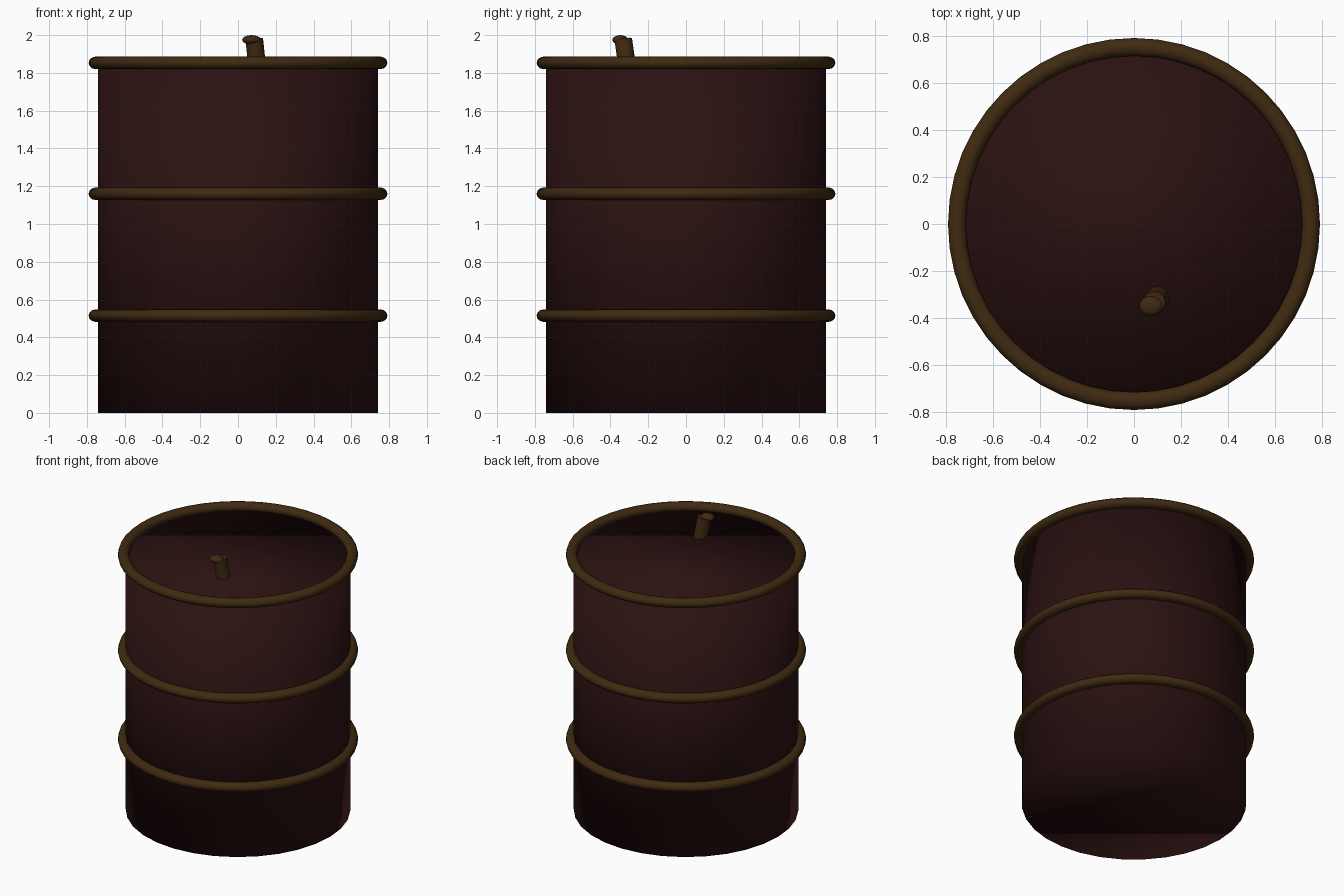
import bpy, bmesh, math
from mathutils import Vector

if "Cube" in bpy.data.objects:
    bpy.data.objects.remove(bpy.data.objects["Cube"])

def material(name, rgb):
    m = bpy.data.materials.new(name)
    m.diffuse_color = (*rgb, 1)
    m.use_nodes = True
    m.node_tree.nodes["Principled BSDF"].inputs["Base Color"].default_value = m.diffuse_color
    return m

MAROON = material("dark_maroon", (0.024, 0.0055, 0.0055))
BRONZE = material("dark_bronze", (0.050, 0.023, 0.0055))

def finish(obj, name, mat):
    obj.name = name
    obj.data.materials.append(mat)
    for p in obj.data.polygons:
        p.use_smooth = True
    return obj

def from_bmesh(bm, name, mat):
    bmesh.ops.recalc_face_normals(bm, faces=bm.faces[:])
    me = bpy.data.meshes.new(name)
    bm.to_mesh(me)
    bm.free()
    obj = bpy.data.objects.new(name, me)
    bpy.context.collection.objects.link(obj)
    return finish(obj, name, mat)

# Barrel body: smooth-shaded closed cylinder, caps split into a square and arcs
N, R, H = 32, 0.74, 1.84
bm = bmesh.new()
rings = [[bm.verts.new((R * math.cos(2 * math.pi * i / N),
                        R * math.sin(2 * math.pi * i / N), z)) for i in range(N)]
         for z in (0, H)]
for i in range(N):
    j = (i + 1) % N
    bm.faces.new((rings[0][i], rings[0][j], rings[1][j], rings[1][i]))

def fill_arc(ring, a, b):
    if b - a > 1:
        m = (a + b) // 2
        bm.faces.new((ring[a % N], ring[m % N], ring[b % N]))
        fill_arc(ring, a, m)
        fill_arc(ring, m, b)

for ring in rings:
    bm.faces.new([ring[k * N // 4] for k in range(4)])
    for k in range(4):
        fill_arc(ring, k * N // 4, (k + 1) * N // 4)
from_bmesh(bm, "barrel_body", MAROON)

# Hoops
for name, z in (("lower_hoop", 0.515), ("middle_hoop", 1.16), ("top_hoop", 1.853)):
    bpy.ops.mesh.primitive_torus_add(location=(0, 0, z), major_radius=0.753, minor_radius=0.038,
                                     major_segments=48, minor_segments=12)
    hoop = finish(bpy.context.object, name, BRONZE)
    hoop.scale.z = 0.88

# Leaning spout stem on the lid
a, b = Vector((0.103, -0.31, 1.82)), Vector((0.086, -0.332, 1.978))
bpy.ops.mesh.primitive_cylinder_add(vertices=16, radius=0.047, depth=(b - a).length,
                                    location=(a + b) / 2)
stem = finish(bpy.context.object, "spout_stem", BRONZE)
stem.rotation_euler = (b - a).to_track_quat('Z', 'Y').to_euler()
bpy.ops.object.shade_smooth_by_angle()

# Flattened spout lip, overhanging towards the front left
bpy.ops.mesh.primitive_uv_sphere_add(segments=16, ring_count=8, radius=1,
                                     location=(0.072, -0.348, 1.975))
lip = finish(bpy.context.object, "spout_lip", BRONZE)
lip.scale = (0.05, 0.042, 0.025)
